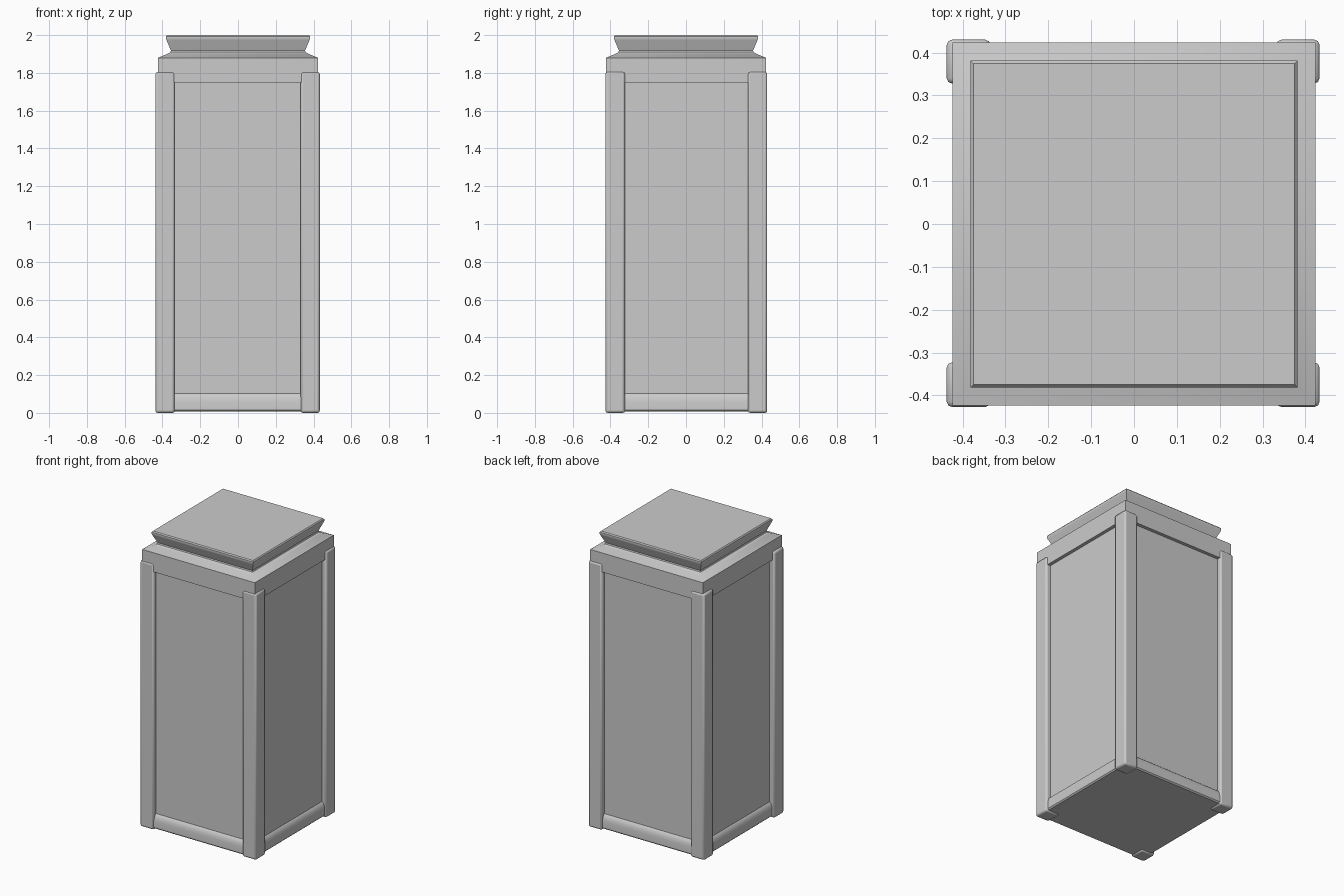
import bpy, bmesh

if "Cube" in bpy.data.objects:
    bpy.data.objects.remove(bpy.data.objects["Cube"])


def finish(name, bm, bevel=0.0, segments=2):
    bmesh.ops.recalc_face_normals(bm, faces=bm.faces)
    mesh = bpy.data.meshes.new(name)
    bm.to_mesh(mesh)
    bm.free()
    ob = bpy.data.objects.new(name, mesh)
    bpy.context.collection.objects.link(ob)
    if bevel:
        mod = ob.modifiers.new("Bevel", "BEVEL")
        mod.width, mod.segments = bevel, segments
    bpy.ops.object.select_all(action='DESELECT')
    ob.select_set(True)
    bpy.context.view_layer.objects.active = ob
    bpy.ops.object.shade_smooth_by_angle(angle=0.6)
    return ob


def box(name, x0, x1, y0, y1, z0, z1, bevel=0.0):
    bm = bmesh.new()
    bmesh.ops.create_cube(bm, size=1)
    for v in bm.verts:
        v.co = ((x0 + x1) / 2 + v.co.x * (x1 - x0),
                (y0 + y1) / 2 + v.co.y * (y1 - y0),
                (z0 + z1) / 2 + v.co.z * (z1 - z0))
    return finish(name, bm, bevel)


def square_loft(name, profile):
    """Stack of square rings given as (half width, height), capped."""
    bm = bmesh.new()
    rings = [[bm.verts.new((sx * w, sy * w, z))
              for sx, sy in ((-1, -1), (1, -1), (1, 1), (-1, 1))]
             for w, z in profile]
    for a, b in zip(rings, rings[1:]):
        for i in range(4):
            j = (i + 1) % 4
            bm.faces.new((a[i], a[j], b[j], b[i]))
    bm.faces.new(rings[0])
    bm.faces.new(rings[-1])
    return finish(name, bm)


# Recessed panels: one core block
box("panel_core", -0.40, 0.40, -0.40, 0.40, 0.012, 1.78)

# Bottom rail with a rounded upper edge
square_loft("bottom_rail", [(0.413, 0.008), (0.421, 0.016), (0.421, 0.06),
                            (0.417, 0.08), (0.41, 0.095), (0.398, 0.105)])

# Head band, sloped shoulder, neck and flared cap
square_loft("head_and_cap", [(0.423, 1.75), (0.423, 1.88), (0.375, 1.9),
                             (0.358, 1.91), (0.355, 1.918), (0.379, 1.975),
                             (0.381, 1.98), (0.381, 1.993), (0.375, 2.0)])

# Corner posts, slightly proud of the body
for xname, x0, x1 in (("left", -0.437, -0.335), ("right", 0.332, 0.433)):
    for yname, y0, y1 in (("front", -0.427, -0.323), ("back", 0.328, 0.43)):
        box(f"{yname}_{xname}_post", x0, x1, y0, y1, 0.0, 1.805, 0.012)
